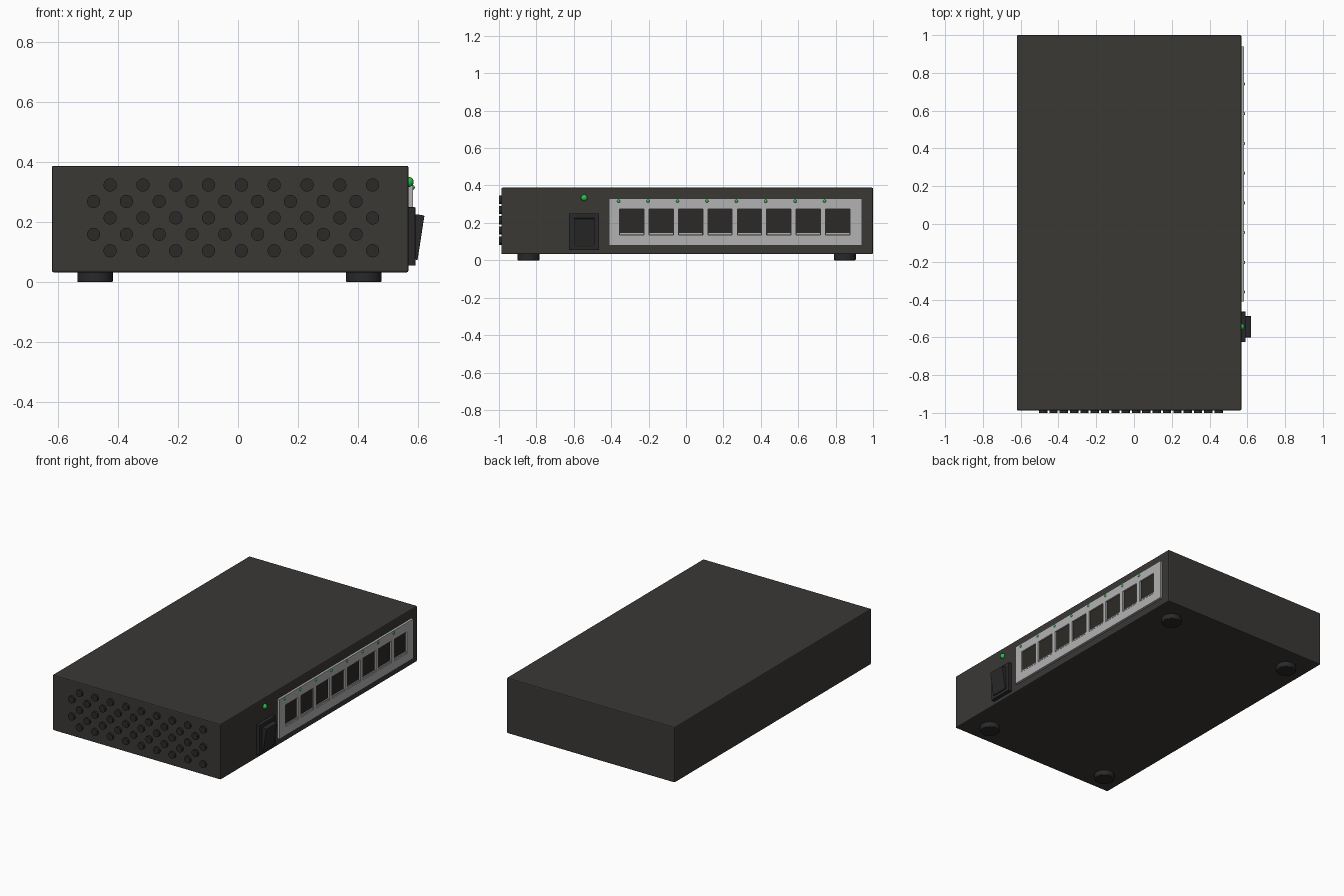
import bpy, bmesh, math
from mathutils import Matrix

if "Cube" in bpy.data.objects:
    bpy.data.objects.remove(bpy.data.objects["Cube"])


def material(name, c):
    m = bpy.data.materials.new(name)
    m.diffuse_color = (*c, 1)
    m.use_nodes = True
    m.node_tree.nodes["Principled BSDF"].inputs["Base Color"].default_value = m.diffuse_color
    return m


CASE = material("case_charcoal", (0.042, 0.040, 0.036))
BLACK = material("black_plastic", (0.022, 0.022, 0.022))
DARK = material("dark_hole", (0.024, 0.023, 0.020))
PANEL = material("panel_grey", (0.45, 0.45, 0.45))
GREEN = material("green_light", (0.02, 0.55, 0.07))


def finish(bm, name, mat, bevel=0, smooth=False):
    bmesh.ops.recalc_face_normals(bm, faces=bm.faces)
    me = bpy.data.meshes.new(name)
    bm.to_mesh(me)
    bm.free()
    ob = bpy.data.objects.new(name, me)
    bpy.context.collection.objects.link(ob)
    me.materials.append(mat)
    if bevel:
        b = ob.modifiers.new("bevel", 'BEVEL')
        b.width, b.segments, b.limit_method = bevel, 2, 'ANGLE'
    if smooth:
        bpy.ops.object.select_all(action='DESELECT')
        ob.select_set(True)
        bpy.context.view_layer.objects.active = ob
        bpy.ops.object.shade_smooth_by_angle(angle=math.radians(35))
    return ob


def add_box(bm, x, y, z):
    c = [(a + b) / 2 for a, b in (x, y, z)]
    s = [b - a for a, b in (x, y, z)]
    bmesh.ops.create_cube(bm, size=1, matrix=Matrix.Translation(c) @ Matrix.Diagonal((*s, 1)))


def box(name, x, y, z, mat, bevel=0):
    bm = bmesh.new()
    add_box(bm, x, y, z)
    return finish(bm, name, mat, bevel)


def add_cyl(bm, c, r, depth, n, rot=Matrix()):
    bmesh.ops.create_cone(bm, cap_ends=True, segments=n, radius1=r, radius2=r,
                          depth=depth, matrix=Matrix.Translation(c) @ rot)


def cut(ob, bm, name):
    cutter = finish(bm, name, DARK)
    cutter.hide_render = True
    cutter.hide_set(True)
    m = ob.modifiers.new("cut", 'BOOLEAN')
    m.object, m.solver = cutter, 'EXACT'


# metal case
X0, X1 = -0.62, 0.568
case = box("case", (X0, X1), (-0.987, 1.0), (0.033, 0.388), CASE, 0.006)

# round vent studs on the front, in staggered rows
bm = bmesh.new()
for row in range(5):
    for i in range(9):
        x = (-0.481 if row % 2 else -0.426) + i * 0.1093
        add_cyl(bm, (x, -0.99, 0.324 - row * 0.0548), 0.022, 0.02, 20,
                Matrix.Rotation(math.pi / 2, 4, 'X'))
finish(bm, "vent_holes", DARK, smooth=True)

# four feet
bm = bmesh.new()
for x in (-0.476, 0.419):
    for y in (-0.842, 0.849):
        add_cyl(bm, (x, y, 0.019), 0.059, 0.038, 32)
finish(bm, "feet", BLACK, 0.004, smooth=True)

# port panel with eight openings
ports = [-0.29 + i * 0.1573 for i in range(8)]
panel = box("port_panel", (X1 - 0.005, 0.583), (-0.411, 0.94), (0.078, 0.331), PANEL)
bm = bmesh.new()
for y in ports:
    add_box(bm, (0.54, 0.6), (y - 0.065, y + 0.065), (0.134, 0.274))
cut(panel, bm, "port_cutter")

# dark sockets set back in the openings, with a pale sill below each
bm = bmesh.new()
for y in ports:
    add_box(bm, (0.56, 0.573), (y - 0.066, y + 0.066), (0.133, 0.275))
finish(bm, "port_sockets", DARK)
bm = bmesh.new()
for y in ports:
    add_box(bm, (0.571, 0.58), (y - 0.062, y + 0.062), (0.138, 0.147))
finish(bm, "port_sills", PANEL)

# port lights and power light
bm = bmesh.new()
for y in ports:
    bmesh.ops.create_uvsphere(bm, u_segments=12, v_segments=8, radius=0.009,
                              matrix=Matrix.Translation((0.58, y - 0.07, 0.316)))
finish(bm, "port_lights", GREEN, smooth=True)
bm = bmesh.new()
bmesh.ops.create_uvsphere(bm, u_segments=16, v_segments=10, radius=0.017,
                          matrix=Matrix.Translation((0.568, -0.544, 0.334)))
finish(bm, "power_light", GREEN, smooth=True)

# power switch: bezel and tilted rocker
box("switch_bezel", (X1 - 0.005, 0.591), (-0.626, -0.464), (0.055, 0.25), BLACK, 0.003)
bm = bmesh.new()
profile = [(0.575, 0.078), (0.598, 0.074), (0.621, 0.222), (0.598, 0.226), (0.58, 0.226)]
face = bm.faces.new([bm.verts.new((x, -0.6, z)) for x, z in profile])
ext = bmesh.ops.extrude_face_region(bm, geom=[face])
bmesh.ops.translate(bm, vec=(0, 0.112, 0),
                    verts=[v for v in ext["geom"] if isinstance(v, bmesh.types.BMVert)])
finish(bm, "switch_rocker", BLACK, 0.002)
